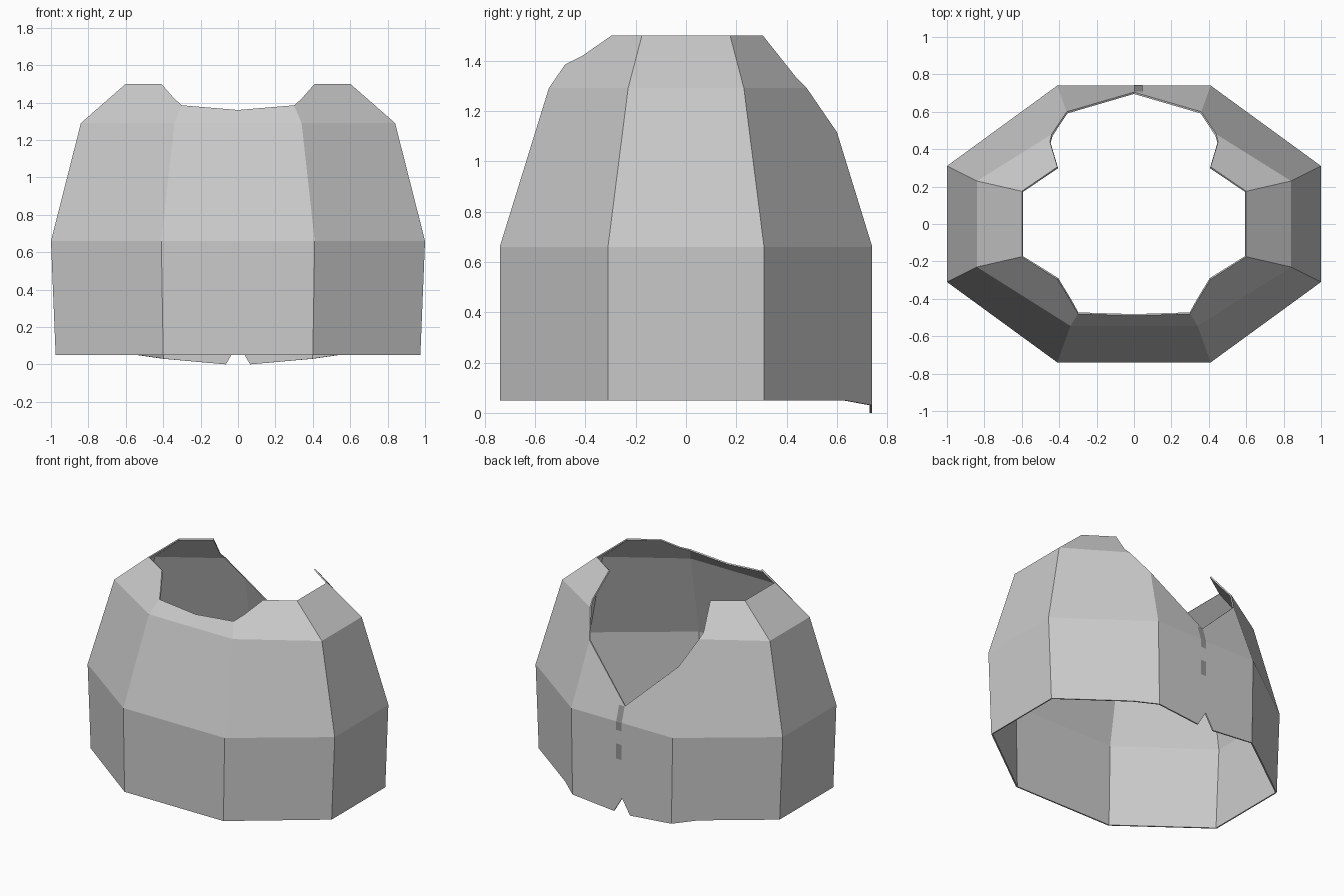
import bpy

if "Cube" in bpy.data.objects:
    bpy.data.objects.remove(bpy.data.objects["Cube"])

# Key points of the right half, grouped by level
P = dict(
    # bottom rim, dipping at the back with a notch
    F0=(0, -.74, .05), F1=(.40, -.74, .05), S1=(.975, -.31, .05), S2=(.975, .31, .05),
    D=(.54, .63, .05), B1=(.40, .74, .03), Nb=(.065, .74, 0), Na=(0, .74, .11),
    # waist ring
    f0=(0, -.74, .66), f1=(.41, -.74, .66), s1=(1, -.31, .66), s2=(1, .31, .66),
    b1=(.41, .74, .66), b0=(0, .74, .66),
    # shoulder ring
    g0=(0, -.545, 1.29), g1=(.34, -.545, 1.29), t1=(.84, -.23, 1.29), t2=(.84, .23, 1.29),
    # neck opening, front to back
    n0=(0, -.49, 1.36), n1=(.30, -.48, 1.385), n2=(.34, -.41, 1.42), n3=(.41, -.295, 1.5),
    u1=(.6, -.175, 1.5), u2=(.6, .175, 1.5),
    n4=(.41, .305, 1.5), n5=(.45, .44, 1.33), n6=(.44, .48, 1.29), n7=(.36, .6, 1.115),
    n8=(0, .705, .77),
)
PANELS = [
    "F0 F1 f1 f0", "F1 S1 s1 f1", "S1 S2 s2 s1", "S2 D B1 b1 s2", "B1 Nb Na b0 b1",
    "f0 f1 g1 g0", "f1 s1 t1 g1", "s1 s2 t2 t1", "s2 b1 n7 n6 t2", "b1 b0 n8 n7",
    "g0 g1 n1 n0", "g1 t1 u1 n3 n2 n1", "t1 t2 u2 u1", "t2 n6 n5 n4 u2",
]


def make(name, verts, faces):
    me = bpy.data.meshes.new(name)
    me.from_pydata(verts, [], faces)
    ob = bpy.data.objects.new(name, me)
    bpy.context.collection.objects.link(ob)
    return ob


# Faceted shell, mirrored and given a thin wall
names = list(P)
shell = make("torso_shell", list(P.values()),
             [[names.index(n) for n in panel.split()] for panel in PANELS])
mirror = shell.modifiers.new("mirror", 'MIRROR')
mirror.use_clip = True
wall = shell.modifiers.new("wall", 'SOLIDIFY')
wall.thickness = 0.01
wall.offset = -1

# Dark fastening tabs on the back
dark = bpy.data.materials.new("dark_grey")
dark.diffuse_color = (.3, .3, .3, 1)
dark.use_nodes = True
dark.node_tree.nodes["Principled BSDF"].inputs["Base Color"].default_value = dark.diffuse_color


def tab(name, profile):
    verts = [(x, y, z) for y, z in profile for x in (.045, 0)]
    faces = [(i, i + 1, i + 3, i + 2) for i in range(0, len(verts) - 2, 2)]
    make(name, verts, faces).data.materials.append(dark)


tab("upper_back_tab", [(.743, .60), (.743, .66), (.709, .77)])
tab("lower_back_tab", [(.743, .39), (.743, .50)])
